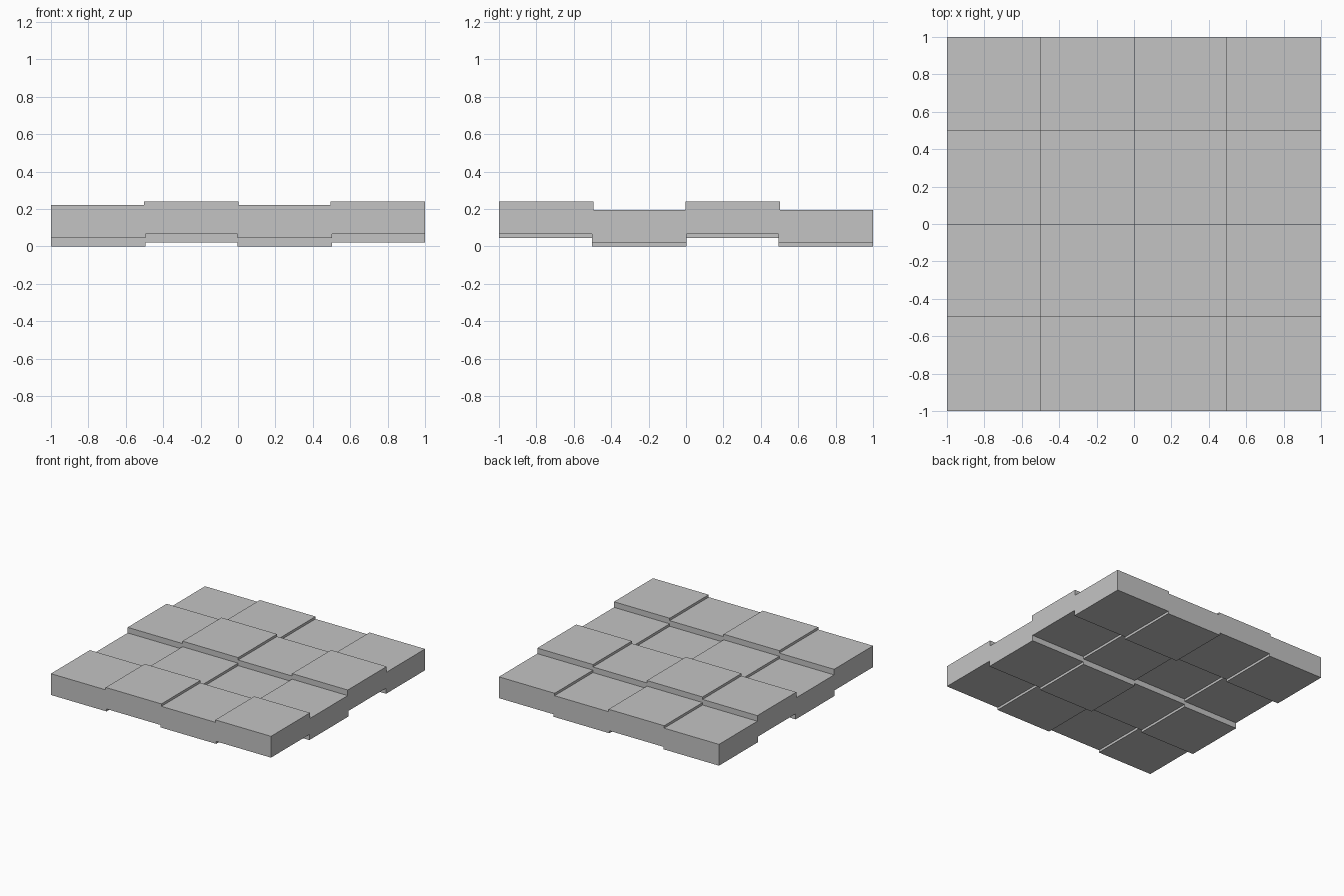
import bpy

if "Cube" in bpy.data.objects:
    bpy.data.objects.remove(bpy.data.objects["Cube"], do_unlink=True)

COUNT = 4            # tiles per side
SIZE = 0.506         # tile width, slightly overlapping its neighbours
THICK = 0.175
STEP = (2 - SIZE) / (COUNT - 1)
COLUMN_RISE = 0.02   # every second column sits higher
ROW_RISE = 0.046     # every second row sits higher

# Plain stone colour
stone = bpy.data.materials.new("stone_grey")
stone.use_nodes = True
GREY = (0.55, 0.55, 0.55, 1)
stone.diffuse_color = GREY
stone.node_tree.nodes["Principled BSDF"].inputs["Base Color"].default_value = GREY


def add_tile(row, column):
    """One flat paving slab, raised by its row and column."""
    base = COLUMN_RISE * (column % 2) + ROW_RISE * ((row + 1) % 2)
    x = -1 + SIZE / 2 + column * STEP
    y = -1 + SIZE / 2 + row * STEP
    bpy.ops.mesh.primitive_cube_add(size=1, location=(x, y, base + THICK / 2))
    tile = bpy.context.object
    tile.name = f"floor_tile_row{row + 1}_column{column + 1}"
    tile.scale = (SIZE, SIZE, THICK)
    bpy.ops.object.transform_apply(location=False, rotation=False, scale=True)
    tile.data.materials.append(stone)


# Staggered grid of tiles
for row in range(COUNT):
    for column in range(COUNT):
        add_tile(row, column)
